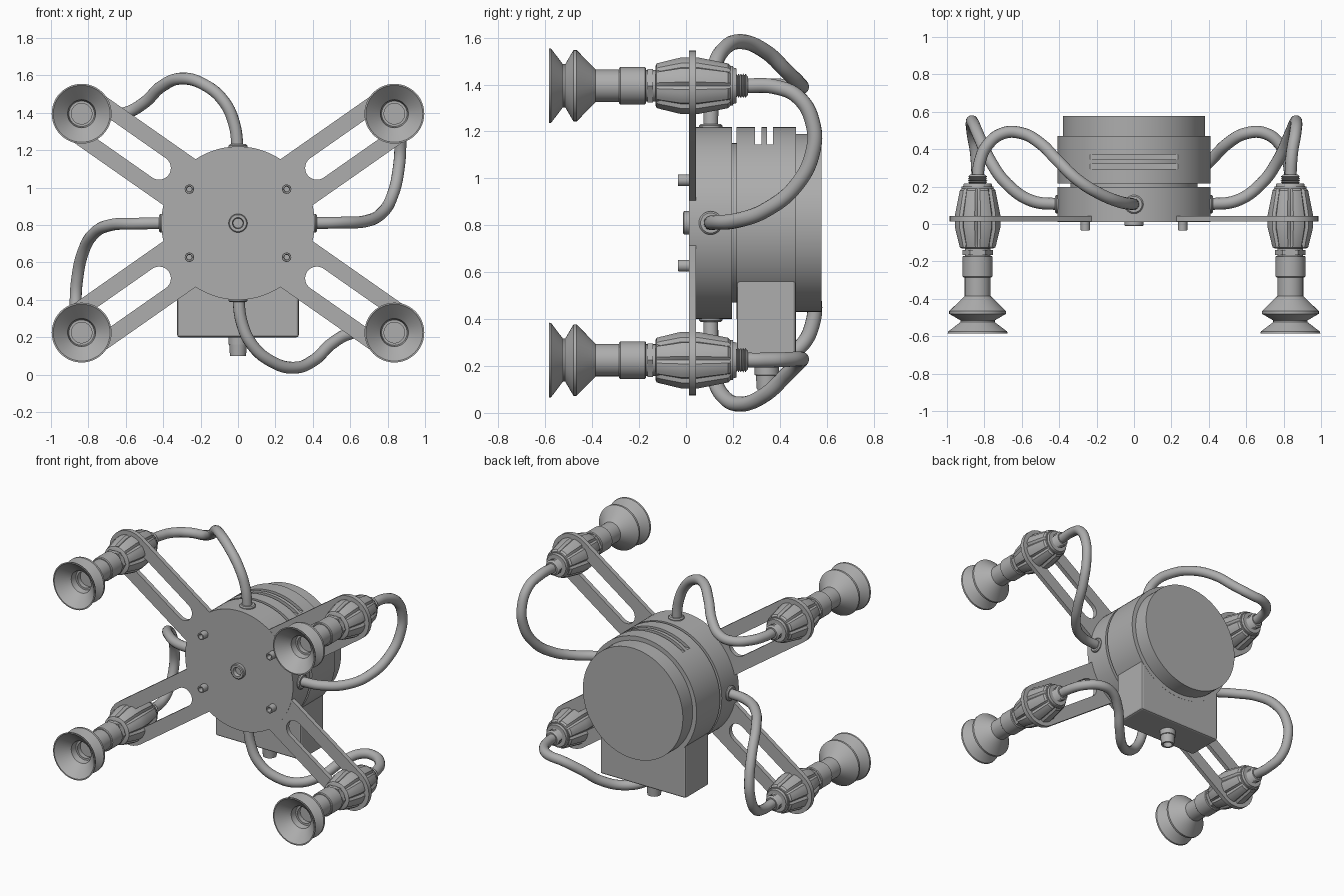
import bpy, bmesh, math
from mathutils import Vector

if "Cube" in bpy.data.objects:
    bpy.data.objects.remove(bpy.data.objects["Cube"])

grey = bpy.data.materials.new("plain_grey")
grey.use_nodes = True
COLOUR = (0.42, 0.42, 0.42, 1)
grey.diffuse_color = COLOUR
grey.node_tree.nodes["Principled BSDF"].inputs["Base Color"].default_value = COLOUR

MID_Z = 0.81
CUP_X, CUP_DZ = 0.836, 0.585
FRONT = 0.012


def finish(name, bm, smooth=True):
    bmesh.ops.recalc_face_normals(bm, faces=bm.faces)
    mesh = bpy.data.meshes.new(name)
    bm.to_mesh(mesh)
    bm.free()
    mesh.materials.append(grey)
    obj = bpy.data.objects.new(name, mesh)
    bpy.context.collection.objects.link(obj)
    if smooth:
        shade(obj)
    return obj


def shade(obj):
    bpy.ops.object.select_all(action="DESELECT")
    obj.select_set(True)
    bpy.context.view_layer.objects.active = obj
    bpy.ops.object.shade_smooth_by_angle(angle=math.radians(32))


def revolve(name, profile, origin, axis=(0, 1, 0), sides=48, flutes=()):
    """Spin (distance, radius) pairs round an axis; fluted rows get narrow grooves."""
    turn = Vector(axis).to_track_quat("Z", "Y")
    bm = bmesh.new()
    rings = []
    for row, (d, r) in enumerate(profile):
        ring = []
        for k in range(sides):
            a = math.tau * k / sides
            rr = r - 0.012 if row in flutes and k % 6 == 0 else r
            p = turn @ Vector((rr * math.cos(a), rr * math.sin(a), d))
            ring.append(bm.verts.new(p + Vector(origin)))
        rings.append(ring)
    for a, b in zip(rings, rings[1:]):
        for k in range(sides):
            n = (k + 1) % sides
            bm.faces.new((a[k], a[n], b[n], b[k]))
    bm.faces.new(rings[0])
    bm.faces.new(rings[-1])
    return finish(name, bm)


def block(name, low, high, smooth=False):
    bm = bmesh.new()
    bmesh.ops.create_cube(bm, size=1)
    low, high = Vector(low), Vector(high)
    for v in bm.verts:
        v.co = (low + high) / 2 + v.co * (high - low)
    return finish(name, bm, smooth)


def stadium(start, end, radius, steps=16):
    """Rounded slot outline along u, as (u, v) points."""
    pts = []
    for centre, first in ((end, -math.pi / 2), (start, math.pi / 2)):
        for i in range(steps + 1):
            a = first + math.pi * i / steps
            pts.append((centre + radius * math.cos(a), radius * math.sin(a)))
    return pts


def slotted_arm(name, sx, sz):
    reach = math.hypot(CUP_X, CUP_DZ)
    c, s = sx * CUP_X / reach, sz * CUP_DZ / reach
    bm = bmesh.new()
    loops = []
    for y in (FRONT + 0.001, FRONT + 0.031):
        for outline in (stadium(0.35, reach, 0.15), stadium(0.515, reach, 0.063)):
            loops.append([bm.verts.new((u * c - v * s, y, MID_Z + u * s + v * c))
                          for u, v in outline])
    count = len(loops[0])
    for a, b in ((0, 1), (2, 3), (0, 2), (1, 3)):
        for i in range(count):
            j = (i + 1) % count
            bm.faces.new((loops[a][i], loops[a][j], loops[b][j], loops[b][i]))
    finish(name, bm)


def hose(name, points):
    curve = bpy.data.curves.new(name, "CURVE")
    curve.dimensions = "3D"
    curve.bevel_depth = 0.032
    curve.bevel_resolution = 5
    curve.resolution_u = 10
    curve.use_fill_caps = True
    spline = curve.splines.new("BEZIER")
    spline.bezier_points.add(len(points) - 1)
    for knot, p in zip(spline.bezier_points, points):
        knot.co = p
        knot.handle_left_type = knot.handle_right_type = "AUTO"
    curve.materials.append(grey)
    obj = bpy.data.objects.new(name, curve)
    bpy.context.collection.objects.link(obj)
    bpy.ops.object.select_all(action="DESELECT")
    obj.select_set(True)
    bpy.context.view_layer.objects.active = obj
    bpy.ops.object.convert(target="MESH")
    shade(bpy.context.object)


def half_turn(p):
    return (-p[0], p[1], 2 * MID_Z - p[2])


# Central body: front drum, neck, main housing and rear cap
hub = (0, 0, MID_Z)
revolve("front_drum", [(FRONT, 0.41), (0.197, 0.41)], hub, sides=96)
revolve("neck", [(0.19, 0.34), (0.23, 0.34)], hub, sides=64)
housing = revolve("main_housing", [(0.216, 0.41), (0.47, 0.41)], hub, sides=96)
revolve("rear_cap", [(0.46, 0.38), (0.577, 0.38)], hub, sides=96)

# Vent slots cut across the top of the housing
for i, y in enumerate((0.308, 0.358)):
    cutter = block(f"vent_cutter_{i}", (-0.4, y - 0.013, 1.145), (0.4, y + 0.013, 1.3))
    cutter.hide_render = True
    cutter.hide_set(True)
    cut = housing.modifiers.new("vent", "BOOLEAN")
    cut.operation = "DIFFERENCE"
    cut.solver = "EXACT"
    cut.object = cutter

# Lower connection box with its outlet nozzle
box = block("connection_box", (-0.325, 0.217, 0.2), (0.325, 0.469, MID_Z))
bevel = box.modifiers.new("soft_edges", "BEVEL")
bevel.width = 0.012
bevel.segments = 2
revolve("outlet_nozzle", [(0.1, 0.03), (0, 0.03), (0, 0.043), (0.06, 0.047),
                          (0.062, 0.052), (0.12, 0.052)], (0, 0.345, 0.1), (0, 0, 1), 32)

# Screws on the front face
for sx in (-1, 1):
    for sz in (-1, 1):
        revolve("face_screw", [(0, 0.013), (-0.035, 0.013), (-0.046, 0.016),
                               (-0.046, 0.023), (-0.043, 0.025), (0.01, 0.025)],
                (sx * 0.26, FRONT, MID_Z + sz * 0.182), sides=24)
revolve("centre_screw", [(0.0, 0.026), (-0.024, 0.03), (-0.024, 0.045),
                         (-0.02, 0.05), (0.01, 0.05)], (0, FRONT, MID_Z), sides=36)

# Hose ports round the drum
for dx, dz in ((1, 0), (-1, 0), (0, 1), (0, -1)):
    revolve("hose_port", [(0.38, 0.05), (0.415, 0.05), (0.422, 0.043), (0.422, 0.03)],
            (0, 0.105, MID_Z), (dx, 0, dz), 32)

# Profiles shared by the four suction units
cup = [(-0.44, 0.055), (-0.47, 0.055), (-0.47, 0.068), (-0.51, 0.075), (-0.585, 0.152),
       (-0.585, 0.16), (-0.575, 0.158), (-0.525, 0.092), (-0.515, 0.092), (-0.48, 0.152),
       (-0.466, 0.152), (-0.385, 0.069), (-0.27, 0.069)]
stem = [(-0.285, 0.075), (-0.28, 0.08), (-0.175, 0.08), (-0.17, 0.075),
        (-0.17, 0.068), (-0.12, 0.068)]
clamp = [(-0.13, 0.085), (-0.125, 0.095), (-0.11, 0.1), (-0.02, 0.122), (0.05, 0.122),
         (0.18, 0.096), (0.19, 0.085), (0.2, 0.085), (0.2, 0.078), (0.216, 0.074)]
thread = [(0.2, 0.044)]
for i in range(5):
    thread += [(0.214 + i * 0.01, 0.052), (0.219 + i * 0.01, 0.044)]
thread += [(0.264, 0.04)]

for sx, side in ((1, "left"), (-1, "right")):
    for sz, level in ((1, "upper"), (-1, "lower")):
        tag = f"{level}_{side}"
        at = (sx * CUP_X, 0, MID_Z + sz * CUP_DZ)
        slotted_arm(f"{tag}_arm", sx, sz)
        revolve(f"{tag}_suction_cup", cup, at)
        revolve(f"{tag}_stem", stem, at)
        revolve(f"{tag}_stem_nut", [(-0.165, 0.082), (-0.14, 0.082)], at, sides=6)
        revolve(f"{tag}_clamp", clamp, at, flutes=(2, 3, 4, 5))
        revolve(f"{tag}_thread", thread, at, sides=32)

# Hoses: one of each shape, repeated by a half turn about the hub
top_path = [(0, 0.105, 1.19), (-0.02, 0.108, 1.34), (-0.075, 0.118, 1.46),
            (-0.18, 0.16, 1.55), (-0.3, 0.235, 1.583), (-0.41, 0.34, 1.54),
            (-0.5, 0.43, 1.455), (-0.6, 0.485, 1.4), (-0.7, 0.485, 1.39),
            (-0.785, 0.42, 1.393), (-0.825, 0.33, 1.395), (-CUP_X, 0.24, 1.395)]
side_path = [(0.39, 0.105, 0.81), (0.55, 0.125, 0.813), (0.68, 0.215, 0.82),
             (0.77, 0.34, 0.865), (0.83, 0.47, 0.97), (0.86, 0.54, 1.11),
             (0.868, 0.542, 1.23), (0.862, 0.48, 1.345), (0.845, 0.38, 1.39),
             (CUP_X, 0.24, 1.395)]
hose("top_hose", top_path)
hose("bottom_hose", [half_turn(p) for p in top_path])
hose("left_hose", side_path)
hose("right_hose", [half_turn(p) for p in side_path])
